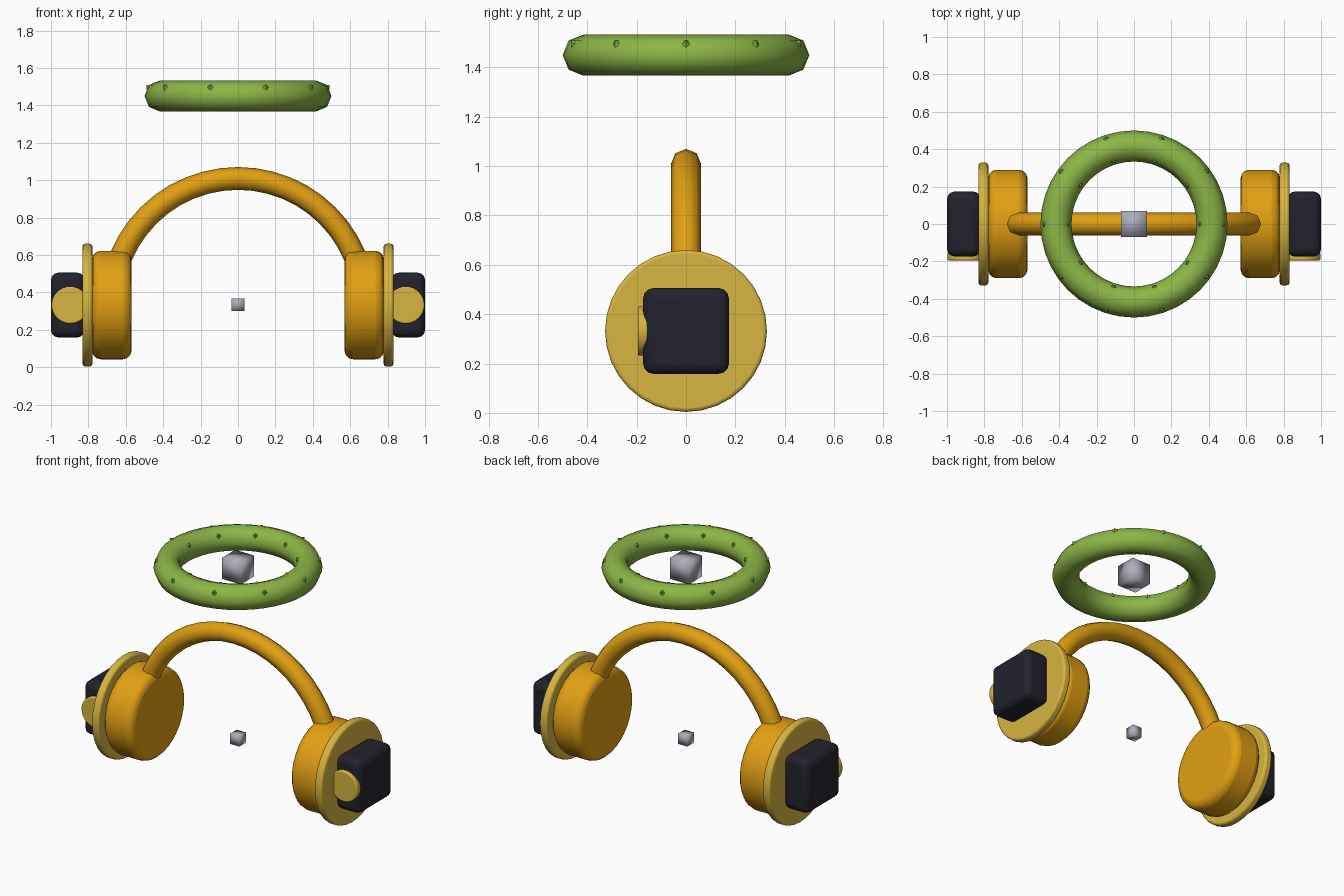
import bpy, bmesh
from math import pi, radians, cos, sin
from mathutils import Vector, Matrix

cube = bpy.data.objects.get("Cube")
if cube:
    bpy.data.objects.remove(cube, do_unlink=True)


def material(name, rgb):
    m = bpy.data.materials.new(name)
    m.use_nodes = True
    m.diffuse_color = (*rgb, 1)
    m.node_tree.nodes["Principled BSDF"].inputs["Base Color"].default_value = (*rgb, 1)
    return m


ORANGE = material("orange", (0.75, 0.35, 0.006))
GOLD = material("gold", (0.68, 0.46, 0.05))
DARK = material("dark navy", (0.016, 0.016, 0.027))
GREEN = material("leaf green", (0.26, 0.47, 0.06))
GREY = material("pale grey", (0.42, 0.42, 0.50))

CUP_Z = 0.332
HALO_Z = 1.45


def finish(name, mat, bevel=0, segments=3, angle=40):
    ob = bpy.context.object
    ob.name = ob.data.name = name
    ob.data.materials.append(mat)
    bpy.ops.object.transform_apply(location=False, rotation=True, scale=True)
    if bevel:
        mod = ob.modifiers.new("rounded edges", 'BEVEL')
        mod.width, mod.segments = bevel, segments
        mod.limit_method = 'ANGLE'
    bpy.ops.object.shade_smooth_by_angle(angle=radians(angle))
    return ob


def disc(name, mat, radius, depth, loc, rot, bevel):
    bpy.ops.mesh.primitive_cylinder_add(vertices=32, radius=radius, depth=depth,
                                        location=loc, rotation=rot)
    return finish(name, mat, bevel)


def block(name, mat, size, loc, bevel=0, angle=40):
    bpy.ops.mesh.primitive_cube_add(size=1, location=loc)
    bpy.context.object.scale = size
    return finish(name, mat, bevel, angle=angle)


# Headband: upper half of an eight-sided ring, ends buried in the cups
bpy.ops.mesh.primitive_torus_add(major_segments=48, minor_segments=8, major_radius=0.677,
                                 minor_radius=0.061, location=(0, 0, CUP_Z),
                                 rotation=(pi / 2, 0, 0))
band = finish("headband", ORANGE, angle=60)
bm = bmesh.new()
bm.from_mesh(band.data)
bmesh.ops.delete(bm, geom=[v for v in bm.verts if v.co.z < -0.01], context='VERTS')
bmesh.ops.holes_fill(bm, edges=[e for e in bm.edges if e.is_boundary], sides=0)
bm.to_mesh(band.data)
bm.free()

# Ear cups with rim plate, square housing and front button
for side, s in (("left", 1), ("right", -1)):
    across = (0, pi / 2, 0)
    disc(side + "_ear_cushion", ORANGE, 0.29, 0.21, (s * 0.675, 0, CUP_Z), across, 0.045)
    disc(side + "_rim_plate", GOLD, 0.328, 0.052, (s * 0.805, 0, CUP_Z), across, 0.014)
    block(side + "_housing", DARK, (0.18, 0.347, 0.347), (s * 0.91, 0, CUP_Z), 0.04)
    disc(side + "_button", GOLD, 0.1, 0.04, (s * 0.897, -0.175, CUP_Z), (pi / 2, 0, 0), 0.008)

# Floating ring
bpy.ops.mesh.primitive_torus_add(major_segments=40, minor_segments=8, major_radius=0.417,
                                 minor_radius=0.083, location=(0, 0, HALO_Z))
finish("halo_ring", GREEN, angle=60)

# Two rows of five-sided studs on the shoulders of the ring
bm = bmesh.new()
for i in range(10):
    a = i * 2 * pi / 10
    radial = Vector((cos(a), sin(a), 0))
    for s in (1, -1):
        tilt = radians(38)
        normal = (radial * s * cos(tilt) + Vector((0, 0, sin(tilt)))).normalized()
        up = Vector((0, 0, 1)) - normal * normal.z
        up.normalize()
        place = Matrix((up.cross(normal), -up, -normal)).transposed()
        place = place @ Matrix.Diagonal((1, 1, -1))
        pos = radial * (0.417 + s * 0.062) + Vector((0, 0, 0.049))
        bmesh.ops.create_cone(bm, cap_ends=True, segments=5, radius1=0.03, radius2=0,
                              depth=0.03, matrix=Matrix.Translation(pos) @ place.to_4x4())
bmesh.ops.recalc_face_normals(bm, faces=bm.faces)
mesh = bpy.data.meshes.new("halo_studs")
bm.to_mesh(mesh)
bm.free()
mesh.materials.append(GREEN)
studs = bpy.data.objects.new("halo_studs", mesh)
studs.location.z = HALO_Z
bpy.context.collection.objects.link(studs)

# Small centre cubes, shaded soft
block("lower_centre_cube", GREY, (0.067,) * 3, (0, 0, CUP_Z + 0.002), angle=180)
block("halo_centre_cube", GREY, (0.137,) * 3, (0, 0, HALO_Z), angle=180)
